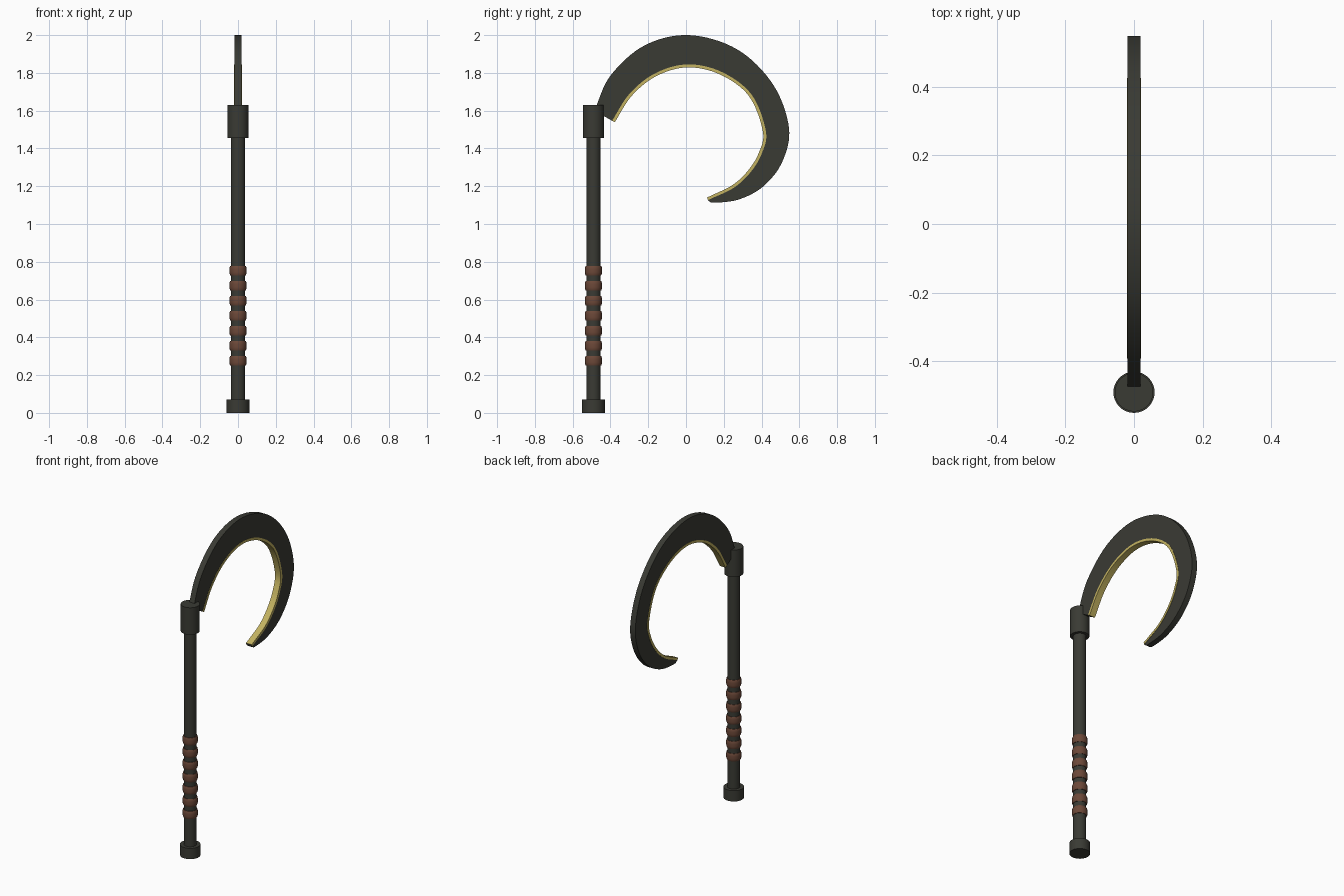
import bpy, bmesh, math
from mathutils import Vector

if "Cube" in bpy.data.objects:
    bpy.data.objects.remove(bpy.data.objects["Cube"])

SHAFT_Y = -0.49


def material(name, rgb):
    m = bpy.data.materials.new(name)
    m.diffuse_color = (*rgb, 1)
    m.use_nodes = True
    m.node_tree.nodes["Principled BSDF"].inputs["Base Color"].default_value = m.diffuse_color
    return m


DARK = material("dark_metal", (0.042, 0.043, 0.034))
LEATHER = material("brown_leather", (0.15, 0.065, 0.04))
GOLD = material("gold_edge", (0.55, 0.45, 0.12))


def finish(bm, name, mat, angle=35):
    bmesh.ops.recalc_face_normals(bm, faces=bm.faces)
    mesh = bpy.data.meshes.new(name)
    bm.to_mesh(mesh)
    bm.free()
    mesh.materials.append(mat)
    ob = bpy.data.objects.new(name, mesh)
    bpy.context.collection.objects.link(ob)
    bpy.ops.object.select_all(action='DESELECT')
    ob.select_set(True)
    bpy.context.view_layer.objects.active = ob
    bpy.ops.object.shade_smooth_by_angle(angle=math.radians(angle))
    return ob


def loft(rings, name, mat, angle=35):
    """Skin a list of closed rings and cap both ends."""
    bm = bmesh.new()
    rows = [[bm.verts.new(p) for p in ring] for ring in rings]
    n = len(rows[0])
    for a, b in zip(rows, rows[1:]):
        for i in range(n):
            bm.faces.new((a[i], a[(i + 1) % n], b[(i + 1) % n], b[i]))
    bm.faces.new(rows[0])
    bm.faces.new(rows[-1])
    return finish(bm, name, mat, angle)


def turned(name, mat, profile, sides=32):
    """Solid of revolution around the shaft axis from (radius, z) pairs."""
    rings = [[(r * math.cos(2 * math.pi * i / sides),
               SHAFT_Y + r * math.sin(2 * math.pi * i / sides), z)
              for i in range(sides)] for r, z in profile]
    return loft(rings, name, mat)


def smooth_path(points, steps=8):
    """Catmull-Rom curve through the points."""
    p = [Vector(q) for q in points]
    p = [2 * p[0] - p[1]] + p + [2 * p[-1] - p[-2]]
    out = []
    for a, b, c, d in zip(p, p[1:], p[2:], p[3:]):
        for k in range(steps):
            t = k / steps
            out.append(0.5 * (2 * b + (c - a) * t + (2 * a - 5 * b + 4 * c - d) * t * t
                              + (3 * b - a - 3 * c + d) * t ** 3))
    return out + [p[-2]]


# Handle: shaft, end cap and head collar
turned("shaft", DARK, [(0.038, 0.03), (0.038, 1.50)])
turned("pommel", DARK, [(0.06, 0), (0.06, 0.07)])
turned("head_collar", DARK, [(0.056, 1.455), (0.056, 1.63)])

# Leather grip rings
for k in range(7):
    z = 0.276 + k * 0.0795
    turned(f"grip_ring_{k + 1}", LEATHER,
           [(0.041, z - 0.025), (0.044, z - 0.018), (0.045, z - 0.008),
            (0.045, z + 0.008), (0.044, z + 0.018), (0.041, z + 0.025)])

# Hook blade: paired (y, z) points along the back and the cutting edge
back = smooth_path([(-0.485, 1.60), (-0.40, 1.785), (-0.22, 1.945), (0.015, 2.0),
                    (0.27, 1.925), (0.46, 1.74), (0.545, 1.51), (0.51, 1.33),
                    (0.41, 1.20), (0.28, 1.13), (0.15, 1.113), (0.118, 1.123)])
edge = smooth_path([(-0.38, 1.54), (-0.29, 1.68), (-0.16, 1.785), (0.005, 1.832),
                    (0.18, 1.795), (0.335, 1.68), (0.41, 1.49), (0.388, 1.375),
                    (0.33, 1.28), (0.25, 1.205), (0.15, 1.155), (0.112, 1.138)])
HALF = 0.0185
loft([[(-HALF, *o), (HALF, *o), (HALF, *i), (-HALF, *i)] for o, i in zip(back, edge)],
     "hook_blade", DARK)

# Gold strip along the cutting edge
rings = []
for o, i in zip(back, edge):
    d = (o - i).normalized()
    a, b = i + d * 0.013, i - d * 0.003
    w = HALF + 0.002
    rings.append([(-w, *a), (w, *a), (w, *b), (-w, *b)])
loft(rings, "gold_cutting_edge", GOLD)
